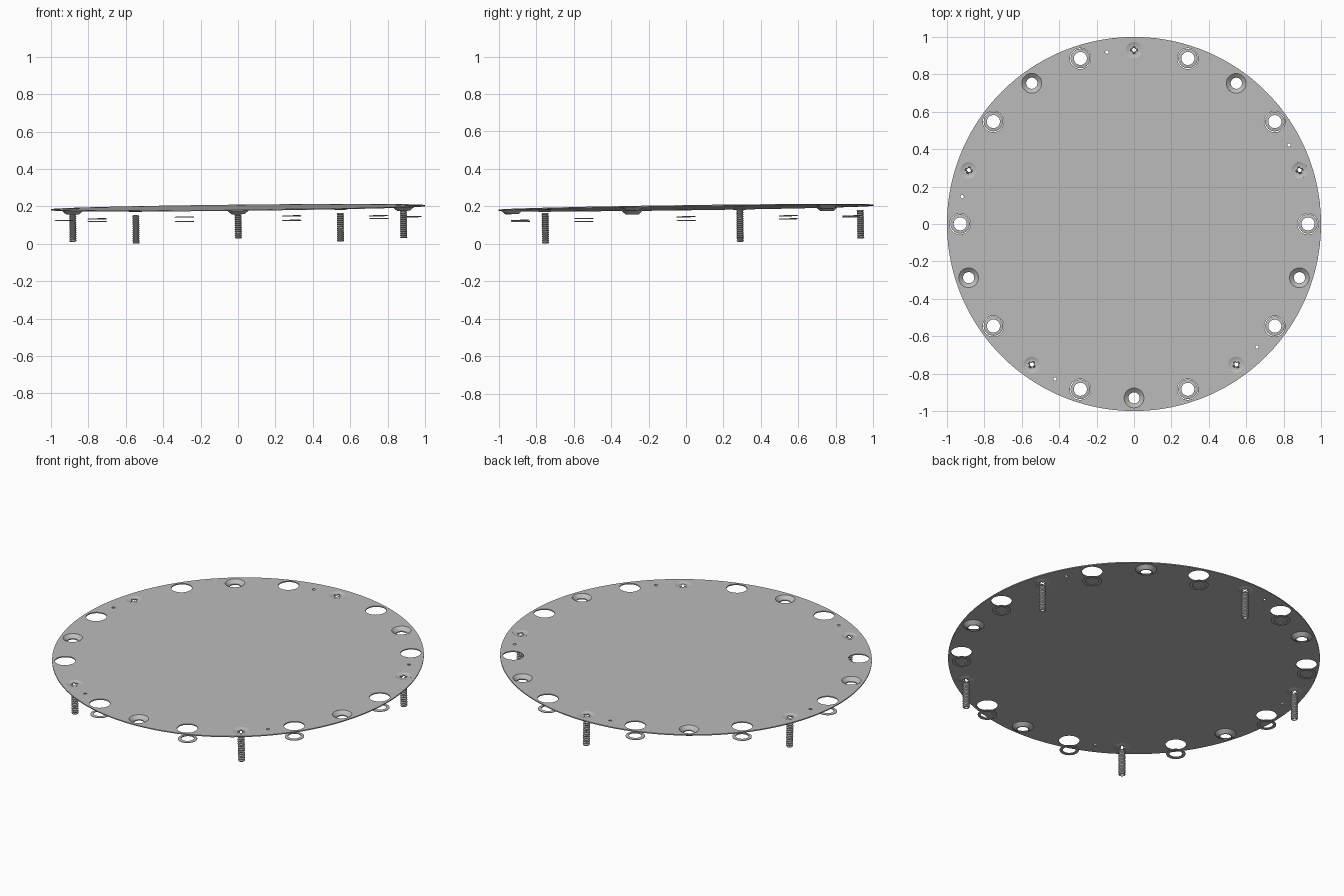
import bpy, bmesh
from math import sin, cos, pi, radians, atan
from mathutils import Matrix, Vector

cube = bpy.data.objects.get("Cube")
if cube:
    bpy.data.objects.remove(cube, do_unlink=True)

RING = 0.93          # radius of the fastener circle
HALF = 0.003         # half thickness of the plate

grey = bpy.data.materials.new("plain_grey")
grey.use_nodes = True
colour = (0.5, 0.5, 0.5, 1)
grey.diffuse_color = colour
grey.node_tree.nodes["Principled BSDF"].inputs["Base Color"].default_value = colour

# The whole assembly leans slightly up towards the back and left side
tilt = (Matrix.Translation((0, 0, 0.193)) @ Matrix.Rotation(atan(0.0135), 4, 'X')
        @ Matrix.Rotation(-atan(0.011), 4, 'Y'))


def spot(deg):
    a = radians(deg)
    return Vector((RING * cos(a), RING * sin(a), 0))


def circle(r, n, centre=(0, 0)):
    return [(centre[0] + r * cos(2 * pi * i / n), centre[1] + r * sin(2 * pi * i / n))
            for i in range(n)]


def place(name, mesh, deg=None):
    """Link a copy of the mesh at an angle on the fastener circle."""
    mesh = mesh.copy()
    mesh.name = name
    offset = Matrix() if deg is None else (
        Matrix.Translation(spot(deg)) @ Matrix.Rotation(radians(deg), 4, 'Z'))
    mesh.transform(tilt @ offset)
    obj = bpy.data.objects.new(name, mesh)
    bpy.context.collection.objects.link(obj)
    bpy.ops.object.select_all(action='DESELECT')
    obj.select_set(True)
    bpy.context.view_layer.objects.active = obj
    bpy.ops.object.shade_smooth_by_angle(angle=radians(30))
    return obj


def sheet(outlines, half, z=0):
    """Flat plate whose inner outlines become holes."""
    curve = bpy.data.curves.new("outline", 'CURVE')
    curve.dimensions = '2D'
    curve.fill_mode = 'BOTH'
    curve.extrude = half
    for pts in outlines:
        s = curve.splines.new('POLY')
        s.points.add(len(pts) - 1)
        for p, (x, y) in zip(s.points, pts):
            p.co = (x, y, 0, 1)
        s.use_cyclic_u = True
    helper = bpy.data.objects.new("outline", curve)
    bpy.context.collection.objects.link(helper)
    bpy.context.view_layer.update()
    deps = bpy.context.evaluated_depsgraph_get()
    mesh = bpy.data.meshes.new_from_object(helper.evaluated_get(deps))
    bpy.data.objects.remove(helper, do_unlink=True)
    bm = bmesh.new()
    bm.from_mesh(mesh)
    bmesh.ops.remove_doubles(bm, verts=bm.verts, dist=1e-5)
    bmesh.ops.recalc_face_normals(bm, faces=bm.faces)
    bm.to_mesh(mesh)
    bm.free()
    mesh.transform(Matrix.Translation((0, 0, z)))
    mesh.materials.clear()
    mesh.materials.append(grey)
    return mesh


def lathe(profile, n=32):
    """Revolve a closed (radius, height) profile about z."""
    bm = bmesh.new()
    rings = [[bm.verts.new((r * cos(2 * pi * i / n), r * sin(2 * pi * i / n), z))
              for r, z in profile] for i in range(n)]
    m = len(profile)
    for i in range(n):
        a, b = rings[i], rings[(i + 1) % n]
        for j in range(m):
            k = (j + 1) % m
            bm.faces.new((a[j], b[j], b[k], a[k]))
    bmesh.ops.recalc_face_normals(bm, faces=bm.faces)
    mesh = bpy.data.meshes.new("turned")
    bm.to_mesh(mesh)
    bm.free()
    mesh.materials.append(grey)
    return mesh


screw_angles = [18 + 72 * i for i in range(5)]
cup_angles = [a + 36 for a in screw_angles]
washer_angles = [36 * i for i in range(10)]
pin_angles = [a + 9 for a in screw_angles]

# Round plate with all its holes
holes = [circle(1.0, 160)]
for angles, r, n in ((screw_angles, 0.044, 32), (cup_angles, 0.053, 32),
                     (washer_angles, 0.056, 32), (pin_angles, 0.009, 12)):
    holes += [circle(r, n, spot(a)) for a in angles]
place("round_plate", sheet(holes, HALF))

# Countersunk cups
cup = lathe([(0.053, HALF), (0.030, -0.016), (0.030, -0.022), (0.035, -0.022),
             (0.057, -HALF), (0.053, -HALF)])

# Flat washers hanging under their holes
washer = lathe([(0.035, -0.056), (0.046, -0.056), (0.052, -0.058),
                (0.052, -0.061), (0.035, -0.061)])

# Screw heads: shallow dished rim and a disc with a cross-shaped opening
rim = lathe([(0.044, HALF), (0.028, -0.002), (0.028, -0.007), (0.044, -HALF)])
w, arm = 0.006, 0.019
quarter = [(arm, -w), (arm, w), (w, w)]
cross = []
for q in range(4):
    c, s = cos(q * pi / 2), sin(q * pi / 2)
    cross += [(x * c - y * s, x * s + y * c) for x, y in quarter]
head = sheet([circle(0.028, 32), cross], 0.0025, -0.0045)

# Threaded hollow shaft
top, bottom, turns = -0.024, -0.176, 14
step = (top - bottom) / turns
thread = [(0.012, bottom), (0.012, top)]
for i in range(turns):
    thread += [(0.0155, top - i * step), (0.0195, top - (i + 0.5) * step)]
thread.append((0.0155, bottom))
shaft = lathe(thread, 20)

for i, a in enumerate(screw_angles, 1):
    place(f"screw_rim_{i}", rim, a)
    place(f"screw_head_{i}", head, a)
    place(f"screw_shaft_{i}", shaft, a)
for i, a in enumerate(cup_angles, 1):
    place(f"countersunk_cup_{i}", cup, a)
for i, a in enumerate(washer_angles, 1):
    place(f"washer_{i}", washer, a)

for mesh in [m for m in bpy.data.meshes if m.users == 0]:
    bpy.data.meshes.remove(mesh)
